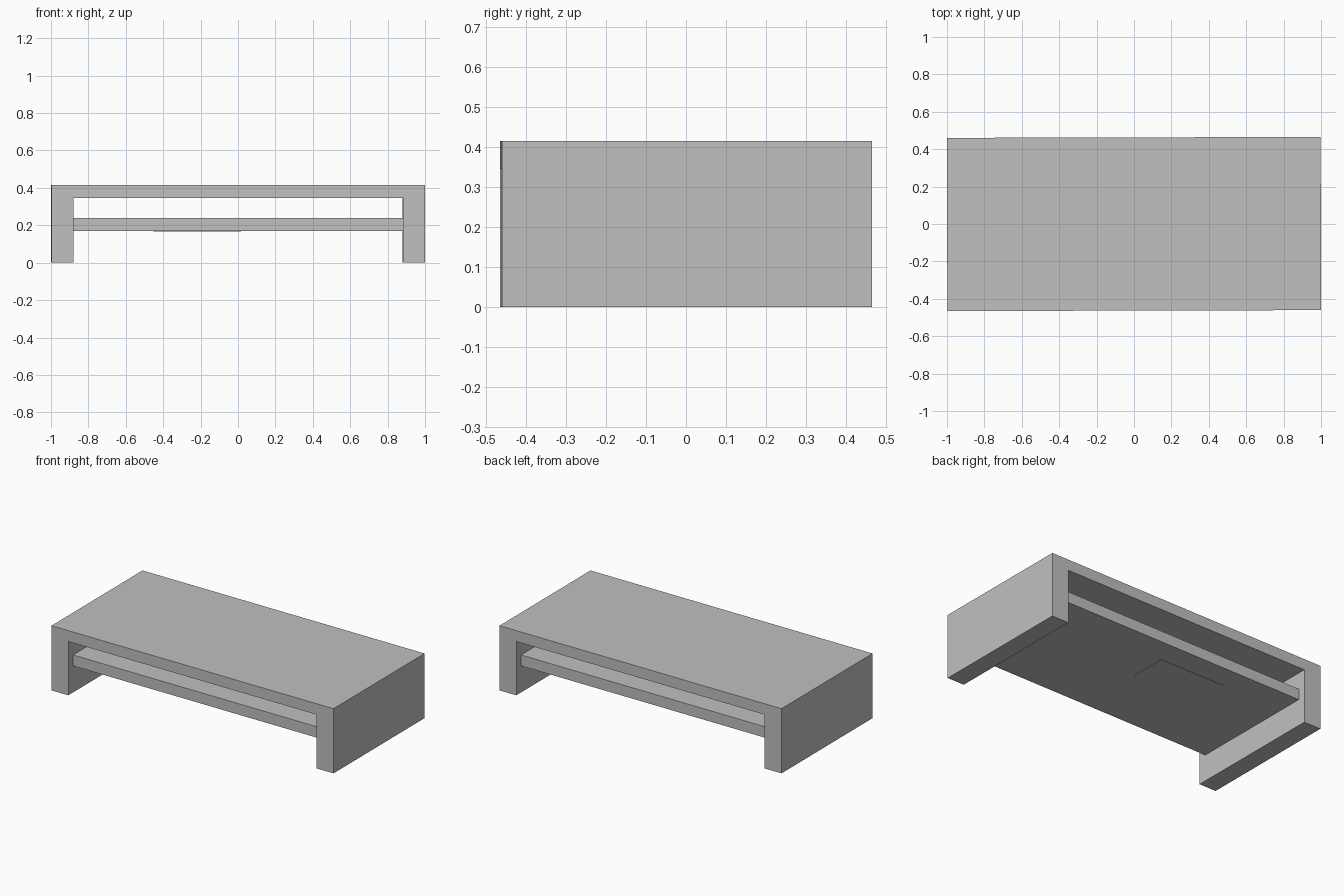
import bpy
import bmesh
from mathutils import Matrix

cube = bpy.data.objects.get("Cube")
if cube:
    bpy.data.objects.remove(cube, do_unlink=True)

TURN = Matrix.Rotation(0.0025, 4, 'Z')  # the stand sits very slightly askew

grey = bpy.data.materials.new("plain grey")
grey.use_nodes = True
COLOUR = (0.53, 0.53, 0.53, 1)
grey.diffuse_color = COLOUR
grey.node_tree.nodes["Principled BSDF"].inputs["Base Color"].default_value = COLOUR


def extrude_profile(name, profile, y0, y1):
    """Sweep an x-z outline from y0 to y1 into a closed solid."""
    bm = bmesh.new()
    face = bm.faces.new([bm.verts.new((x, y0, z)) for x, z in profile])
    swept = bmesh.ops.extrude_face_region(bm, geom=[face])
    moved = [v for v in swept["geom"] if isinstance(v, bmesh.types.BMVert)]
    bmesh.ops.translate(bm, verts=moved, vec=(0, y1 - y0, 0))
    bmesh.ops.recalc_face_normals(bm, faces=bm.faces)
    mesh = bpy.data.meshes.new(name)
    bm.to_mesh(mesh)
    bm.free()
    mesh.materials.append(grey)
    obj = bpy.data.objects.new(name, mesh)
    obj.matrix_world = TURN
    bpy.context.collection.objects.link(obj)
    return obj


def box(name, x0, x1, y0, y1, z0, z1):
    return extrude_profile(name, [(x0, z0), (x1, z0), (x1, z1), (x0, z1)], y0, y1)


# Top board and both side legs as one bridge-shaped frame
half = [(0.88, 0.345), (0.88, 0), (0.999, 0), (0.999, 0.415)]
bridge = half + [(-x, z) for x, z in reversed(half)]
extrude_profile("stand_frame", bridge, -0.463, 0.463)

# Shelf between the legs, set back from the front and rear
box("shelf", -0.88, 0.88, -0.414, 0.414, 0.17, 0.24)

# Thin plate on the underside of the shelf
box("underside_plate", -0.45, 0.015, 0.02, 0.26, 0.168, 0.172)
